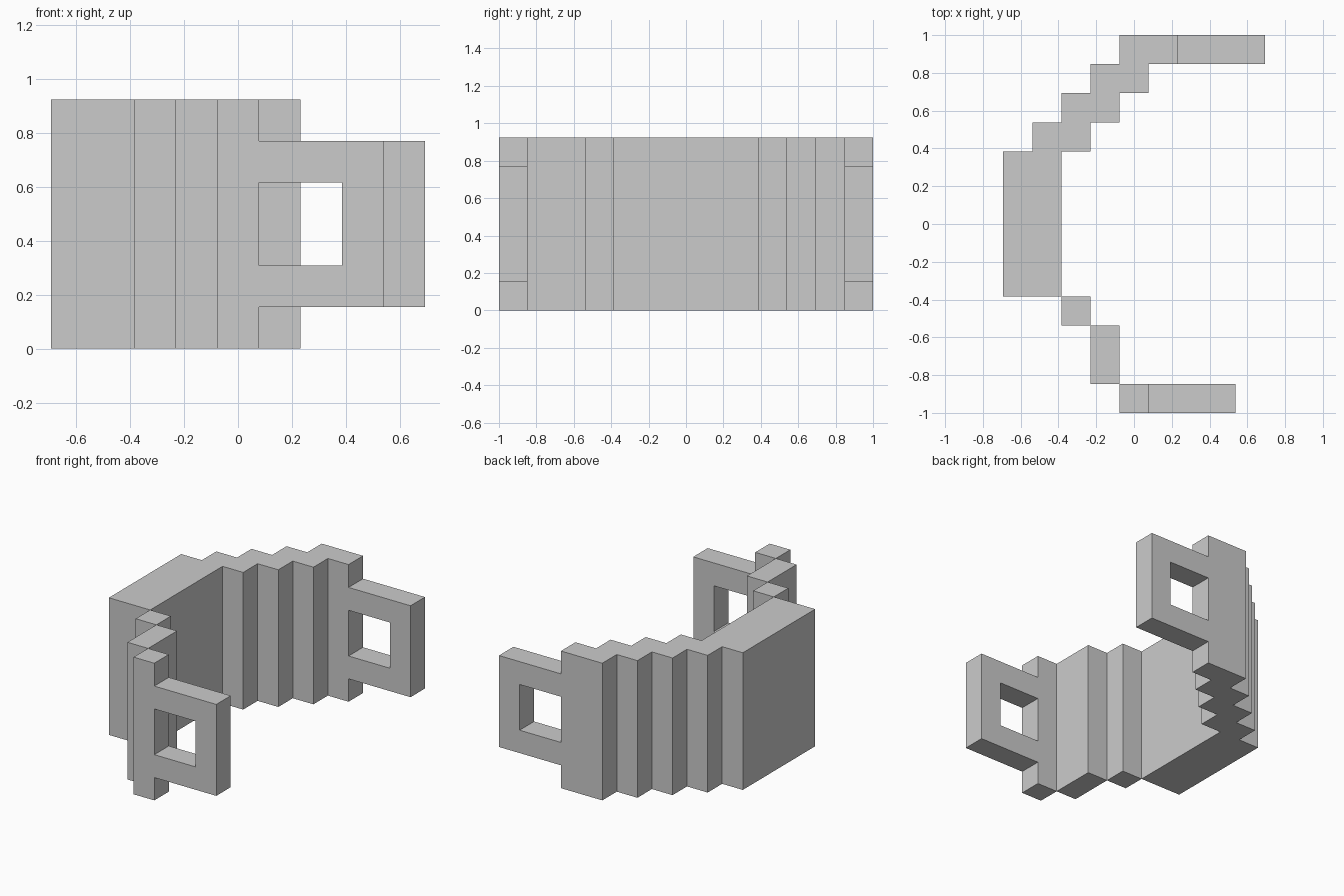
import bpy, bmesh
from mathutils import Vector

if "Cube" in bpy.data.objects:
    bpy.data.objects.remove(bpy.data.objects["Cube"])

U = 2 / 13                        # one grid cell
ORIGIN = Vector((-4.5, -6.5, 0))  # grid corner, in cells


def prism(name, base, direction):
    """Extrude a closed flat outline (in grid cells) along a direction."""
    bm = bmesh.new()
    face = bm.faces.new([bm.verts.new((Vector(p) + ORIGIN) * U) for p in base])
    out = bmesh.ops.extrude_face_region(bm, geom=[face])
    moved = [v for v in out["geom"] if isinstance(v, bmesh.types.BMVert)]
    bmesh.ops.translate(bm, verts=moved, vec=Vector(direction) * U)
    # the extruded outline keeps its base, so fix normals on the closed solid
    if not face.is_valid:
        bm.faces.new([e for e in bm.verts if e not in moved])
    bmesh.ops.recalc_face_normals(bm, faces=bm.faces[:])
    mesh = bpy.data.meshes.new(name)
    bm.to_mesh(mesh)
    bm.free()
    obj = bpy.data.objects.new(name, mesh)
    bpy.context.collection.objects.link(obj)
    return obj


def wall(name, outline):
    return prism(name, [(x, y, 0) for x, y in outline], (0, 0, 6))


def rect(x0, x1, y0, y1):
    return [(x0, y0), (x1, y0), (x1, y1), (x0, y1)]


def handle(name, x, y):
    """C-shaped frame closed off by the wall it is attached to."""
    c = [(0, 1), (3, 1), (3, 5), (0, 5), (0, 4), (2, 4), (2, 2), (0, 2)]
    prism(name, [(x + a, y, z) for a, z in c], (0, 1, 0))


# Back slab and the far stepped wall as one stair-shaped outline
inner = [(2, 4), (2, 9)]
outer = [(0, 4), (0, 9)]
for i in range(1, 5):
    inner += [(i + 2, i + 8), (i + 2, i + 9)]
    outer += [(i, i + 8), (i, i + 9)]
inner = [p for i, p in enumerate(inner) if p not in inner[:i]]
wall("back_and_far_wall", inner + outer[::-1])

# Near side stepped wall, pieces meeting at their corners
wall("near_wall_inner_step", rect(2, 3, 3, 4))
wall("near_wall_middle_step", rect(3, 4, 1, 3))
wall("near_wall_end_post", rect(4, 5, 0, 1))

# Open frame handles
handle("far_handle", 6, 12)
handle("near_handle", 5, 0)
